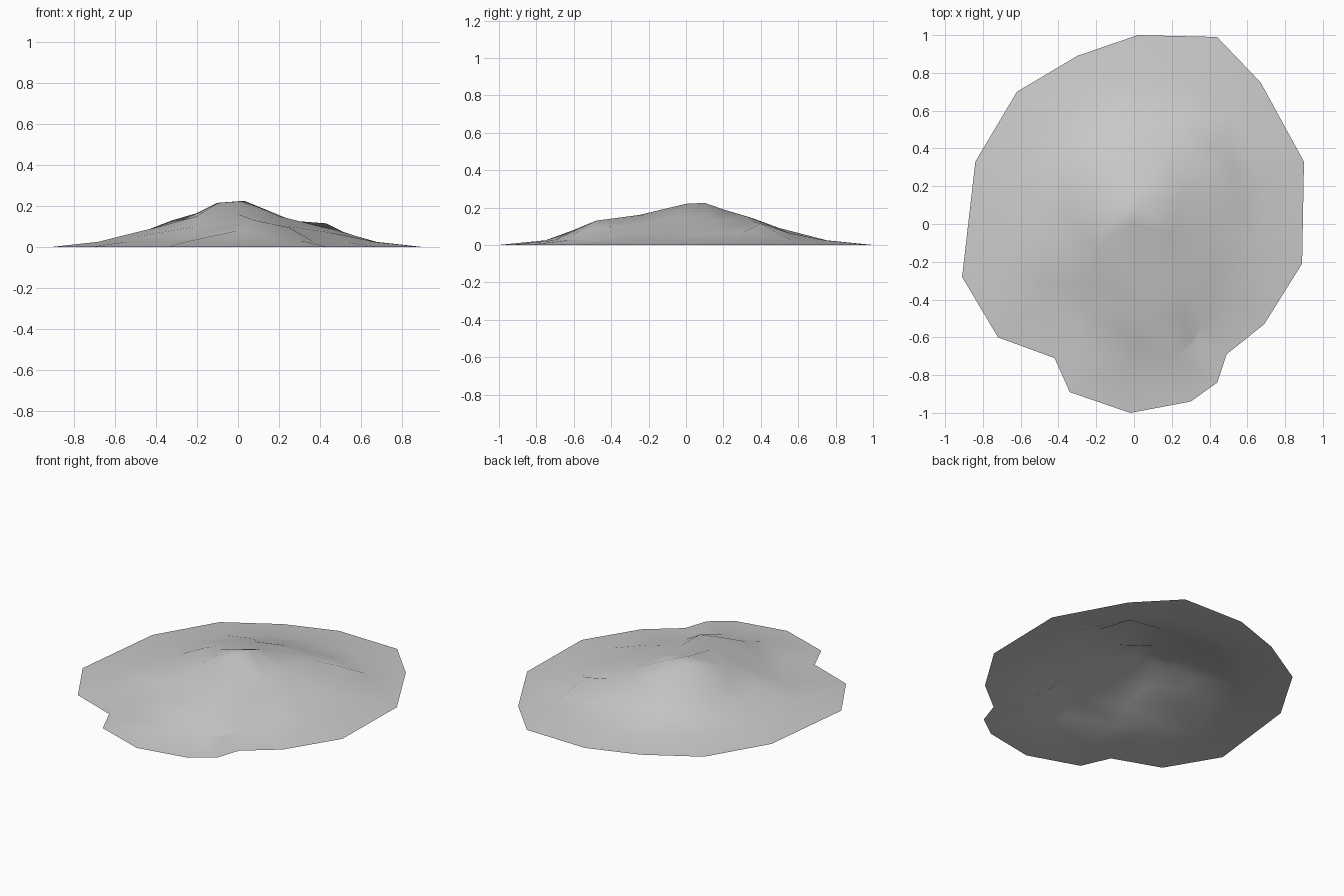
import bpy
from mathutils import Vector
from mathutils.geometry import delaunay_2d_cdt

if "Cube" in bpy.data.objects:
    bpy.data.objects.remove(bpy.data.objects["Cube"])

# Ground outline of the hill, lying on z = 0
outline = [(.02, 1), (.44, .99), (.67, .75), (.9, .33), (.89, -.21), (.69, -.53),
           (.49, -.69), (.44, -.84), (.3, -.94), (-.02, -1), (-.34, -.89),
           (-.42, -.71), (-.72, -.6), (-.91, -.28), (-.84, .33), (-.62, .7), (-.3, .89)]

# Summit, ridges and hollows
summit = [(-.1, .05, .215), (.03, .1, .225), (-.02, 0, .22)]
back_ridge = [(.02, .2, .19), (.17, .33, .15), (.3, .36, .125), (.43, .4, .115)]
back_slope = [(-.1, .35, .145), (0, .5, .09), (-.25, .5, .07), (.25, .55, .065), (-.1, .62, .05)]
left_slope = [(-.2, .1, .165), (-.32, .15, .13), (-.33, .03, .10), (-.45, .08, .08),
              (-.4, -.1, .095), (-.2, -.12, .15), (-.5, -.3, .05), (-.45, .35, .05)]
front_spur = [(0, -.25, .16), (.08, -.48, .13), (-.2, -.3, .10), (-.25, -.45, .045),
              (0, -.6, .08), (.25, -.5, .095), (.3, -.62, .03)]
right_slope = [(.2, -.05, .15), (.4, -.05, .10), (.25, .15, .135), (.48, .15, .085),
               (.45, -.25, .07), (.25, -.3, .10), (.57, .1, .055), (.56, -.1, .045), (.53, .3, .065)]

# Gentle skirt ring just inside the outline
skirt = [(x * .75, y * .75, .025) for x, y in outline]

points = [(x, y, 0) for x, y in outline] + skirt
points += summit + back_ridge + back_slope + left_slope + front_spur + right_slope

# Triangulate the plan within the outline, then lift to the heights
n = len(outline)
rim = [(i, (i + 1) % n) for i in range(n)]
plan, _, faces, source, _, _ = delaunay_2d_cdt(
    [Vector(p[:2]) for p in points], rim, [list(range(n))[::-1]], 1, 1e-5)
verts = [(v.x, v.y, points[s[0]][2] if s else 0) for v, s in zip(plan, source)]

mesh = bpy.data.meshes.new("hill")
mesh.from_pydata(verts, [], faces)
mesh.update()
if sum(p.normal.z for p in mesh.polygons) < 0:
    mesh.flip_normals()
mesh.shade_smooth()

hill = bpy.data.objects.new("hill", mesh)
bpy.context.collection.objects.link(hill)

# Plain grey ground
grey = bpy.data.materials.new("grey_ground")
grey.diffuse_color = (.6, .6, .6, 1)
grey.use_nodes = True
grey.node_tree.nodes["Principled BSDF"].inputs["Base Color"].default_value = grey.diffuse_color
mesh.materials.append(grey)
